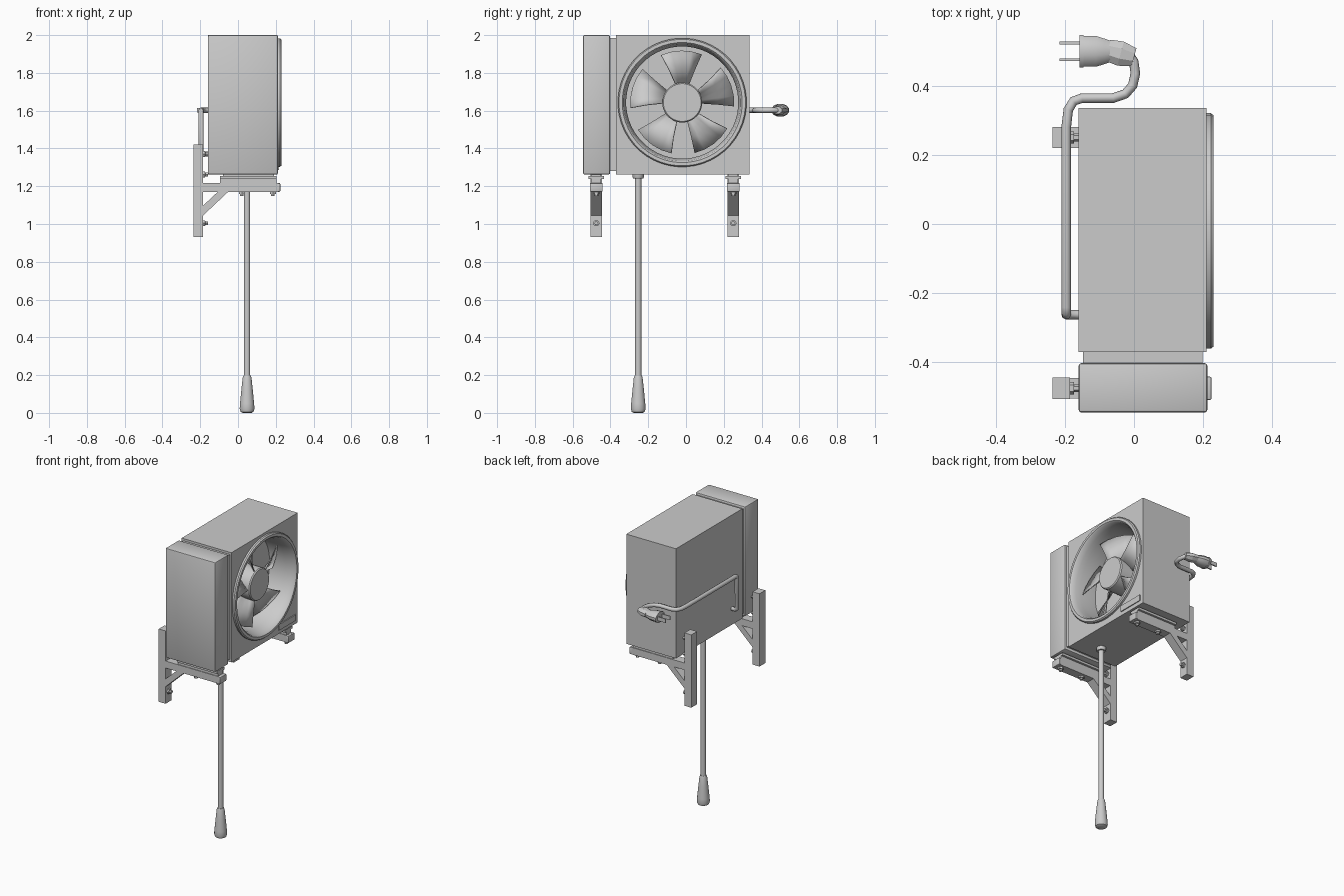
import bpy, bmesh, math
from mathutils import Vector, Matrix

if "Cube" in bpy.data.objects:
    bpy.data.objects.remove(bpy.data.objects["Cube"])

FAN_Y, FAN_Z = -0.02, 1.643


def finish(name, bm, smooth=None):
    bmesh.ops.recalc_face_normals(bm, faces=bm.faces)
    me = bpy.data.meshes.new(name)
    bm.to_mesh(me)
    bm.free()
    ob = bpy.data.objects.new(name, me)
    bpy.context.collection.objects.link(ob)
    if smooth:
        bpy.ops.object.select_all(action='DESELECT')
        ob.select_set(True)
        bpy.context.view_layer.objects.active = ob
        bpy.ops.object.shade_smooth_by_angle(angle=math.radians(smooth))
    return ob


def box(name, x0, x1, y0, y1, z0, z1, bevel=0):
    bm = bmesh.new()
    bmesh.ops.create_cube(bm, size=1)
    for v in bm.verts:
        v.co = Vector(((x0 + x1) / 2 + v.co.x * (x1 - x0),
                       (y0 + y1) / 2 + v.co.y * (y1 - y0),
                       (z0 + z1) / 2 + v.co.z * (z1 - z0)))
    if bevel:
        bmesh.ops.bevel(bm, geom=bm.edges[:], offset=bevel, segments=2,
                        profile=0.5, affect='EDGES')
    return finish(name, bm, 30 if bevel else None)


def lathe(name, profile, origin, axis, n=24, caps=True, squash=1.0, smooth=35):
    """Revolve (radius, height) points about an axis through origin."""
    bm = bmesh.new()
    rings = [[bm.verts.new((r * squash * math.cos((k + .5) * math.tau / n),
                            r * math.sin((k + .5) * math.tau / n), h)) for k in range(n)]
             for r, h in profile]
    for a, b in zip(rings, rings[1:]):
        for k in range(n):
            bm.faces.new((a[k], a[(k + 1) % n], b[(k + 1) % n], b[k]))
    if caps:
        bm.faces.new(rings[0])
        bm.faces.new(rings[-1])
    z = Vector(axis).normalized()
    # local x points up for horizontal axes, so squash flattens in z
    x = Vector((1, 0, 0)) if abs(z.z) > .9 else Vector((0, 0, 1))
    y = z.cross(x)
    m = Matrix((x, y, z)).transposed().to_4x4()
    bm.transform(Matrix.Translation(origin) @ m)
    return finish(name, bm, smooth)


def prism(name, pts, y0, y1):
    """Extrude an x-z outline along y."""
    bm = bmesh.new()
    f = bm.faces.new([bm.verts.new((x, y0, z)) for x, z in pts])
    r = bmesh.ops.extrude_face_region(bm, geom=[f])
    bmesh.ops.translate(bm, vec=(0, y1 - y0, 0),
                        verts=[g for g in r['geom'] if isinstance(g, bmesh.types.BMVert)])
    return finish(name, bm)


# housing with a round fan opening
body = box("housing", -0.16, 0.21, -0.37, 0.335, 1.262, 2.0)
cutter = lathe("fan_opening_cutter", [(0.312, 0.04), (0.312, 0.3)], (0, FAN_Y, FAN_Z), (1, 0, 0), 48)
mod = body.modifiers.new("opening", 'BOOLEAN')
mod.object, mod.operation, mod.solver = cutter, 'DIFFERENCE', 'EXACT'
cutter.hide_render = True
cutter.hide_set(True)

# side cover and the recessed seam between it and the housing
box("seam", -0.148, 0.198, -0.41, -0.36, 1.28, 1.985)
box("side_cover", -0.16, 0.212, -0.545, -0.402, 1.262, 2.0, 0.008)
box("plate", 0.205, 0.216, 0.13, 0.31, 1.287, 1.327)

# fan shroud, hub and five pitched blades
lathe("fan_ring", [(0.341, 0.205), (0.341, 0.222), (0.335, 0.23), (0.318, 0.23), (0.310, 0.222),
                   (0.304, 0.19), (0.297, 0.16), (0.297, 0.042)],
      (0, FAN_Y, FAN_Z), (1, 0, 0), 48, caps=False)
lathe("fan_hub", [(0.106, 0.04), (0.106, 0.168), (0.100, 0.175)], (0, FAN_Y, FAN_Z), (1, 0, 0), 32)
bm = bmesh.new()
for i in range(5):
    start, rows = math.radians(-4 + 72 * i), []
    for r, wide, off in ((0.10, 40, 2), (0.19, 43, 1), (0.275, 46, 0)):
        row = []
        for k in range(5):
            a = start + math.radians(off + wide * k / 4)
            row.append(bm.verts.new((0.075 + 0.085 * k / 4, FAN_Y + r * math.cos(a),
                                     FAN_Z + r * math.sin(a))))
        rows.append(row)
    for a, b in zip(rows, rows[1:]):
        for k in range(4):
            bm.faces.new((a[k], a[k + 1], b[k + 1], b[k]))
blades = finish("fan_blades", bm, 30)
sol = blades.modifiers.new("thickness", 'SOLIDIFY')
sol.thickness, sol.offset = 0.006, 0

# two wall brackets with pads and bolts
for side, yc in (("near", -0.475), ("far", 0.25)):
    n = side + "_bracket_"
    box(n + "wall_bar", -0.236, -0.185, yc - .031, yc + .031, 0.93, 1.42)
    box(n + "arm", -0.185, 0.212, yc - .03, yc + .03, 1.17, 1.217)
    box(n + "arm_cap", 0.208, 0.224, yc - .034, yc + .034, 1.17, 1.217, 0.005)
    prism(n + "brace", [(-0.185, 1.045), (-0.05, 1.172), (-0.105, 1.172), (-0.185, 1.097)],
          yc - .03, yc + .03)
    box(n + "pad_lower", -0.095, 0.203, yc - .026, yc + .026, 1.215, 1.24)
    box(n + "pad_upper", -0.095, 0.203, yc - .04, yc + .04, 1.238, 1.254)
    box(n + "pad_rail", -0.08, 0.19, yc - .026, yc + .026, 1.252, 1.264)
    for k, x in enumerate((0.02, 0.185)):
        lathe(f"{n}arm_bolt_{k}", [(0.018, 0), (0.018, 0.012), (0.011, 0.013), (0.011, 0.024)],
              (x, yc, 1.171), (0, 0, -1), 6, smooth=None)
    for k, z in enumerate((1.004, 1.262, 1.37)):
        lathe(f"{n}wall_bolt_{k}", [(0.018, 0), (0.018, 0.012), (0.011, 0.013), (0.011, 0.026)],
              (-0.186, yc, z), (1, 0, 0), 6, smooth=None)

# hanging rod with collar and grip
RX, RY = 0.048, -0.253
lathe("rod_collar", [(0.026, 1.24), (0.03, 1.246), (0.03, 1.265)], (RX, RY, 0), (0, 0, 1), 16)
lathe("rod", [(0.017, 0.17), (0.017, 1.242)], (RX, RY, 0), (0, 0, 1), 16)
lathe("rod_grip", [(0.024, 0.0), (0.035, 0.006), (0.04, 0.022), (0.038, 0.05), (0.03, 0.13),
                   (0.024, 0.185), (0.02, 0.198)], (RX, RY, 0), (0, 0, 1), 16)

# power cord: out of the back, up, along the housing and round the corner
pts = [(-0.15, -0.262, 1.37), (-0.185, -0.262, 1.37), (-0.196, -0.262, 1.382),
       (-0.196, -0.262, 1.585), (-0.196, -0.255, 1.598), (-0.196, -0.24, 1.602),
       (-0.196, 0.28, 1.602), (-0.19, 0.33, 1.602), (-0.175, 0.355, 1.602), (-0.15, 0.364, 1.602),
       (-0.06, 0.364, 1.602), (-0.025, 0.376, 1.602), (-0.004, 0.40, 1.602), (0.004, 0.435, 1.602),
       (-0.001, 0.47, 1.602), (-0.02, 0.497, 1.602)]
cu = bpy.data.curves.new("power_cord", 'CURVE')
cu.dimensions = '3D'
cu.bevel_depth, cu.bevel_resolution, cu.use_fill_caps = 0.014, 2, True
sp = cu.splines.new('POLY')
sp.points.add(len(pts) - 1)
for p, co in zip(sp.points, pts):
    p.co = (*co, 1)
bpy.context.collection.objects.link(bpy.data.objects.new("power_cord", cu))

# plug: boot, flattened body, flange and two prongs
PY, PZ = 0.499, 1.602
lathe("plug_boot", [(0.029, 0), (0.039, 0.04), (0.034, 0.078)], (-0.0, 0.482, PZ), (-1, 0.27, 0), 8,
      squash=0.7, smooth=None)
lathe("plug_body", [(0.029, 0.06), (0.038, 0.085), (0.046, 0.11), (0.046, 0.148)], (0, PY, PZ),
      (-1, 0, 0), 12, squash=0.72)
lathe("plug_flange", [(0.049, 0.146), (0.049, 0.157)], (0, PY, PZ), (-1, 0, 0), 12, squash=0.72)
for k, dy in enumerate((-0.024, 0.024)):
    box(f"plug_prong_{k}", -0.216, -0.15, PY + dy - .004, PY + dy + .004, PZ - .013, PZ + .013)
